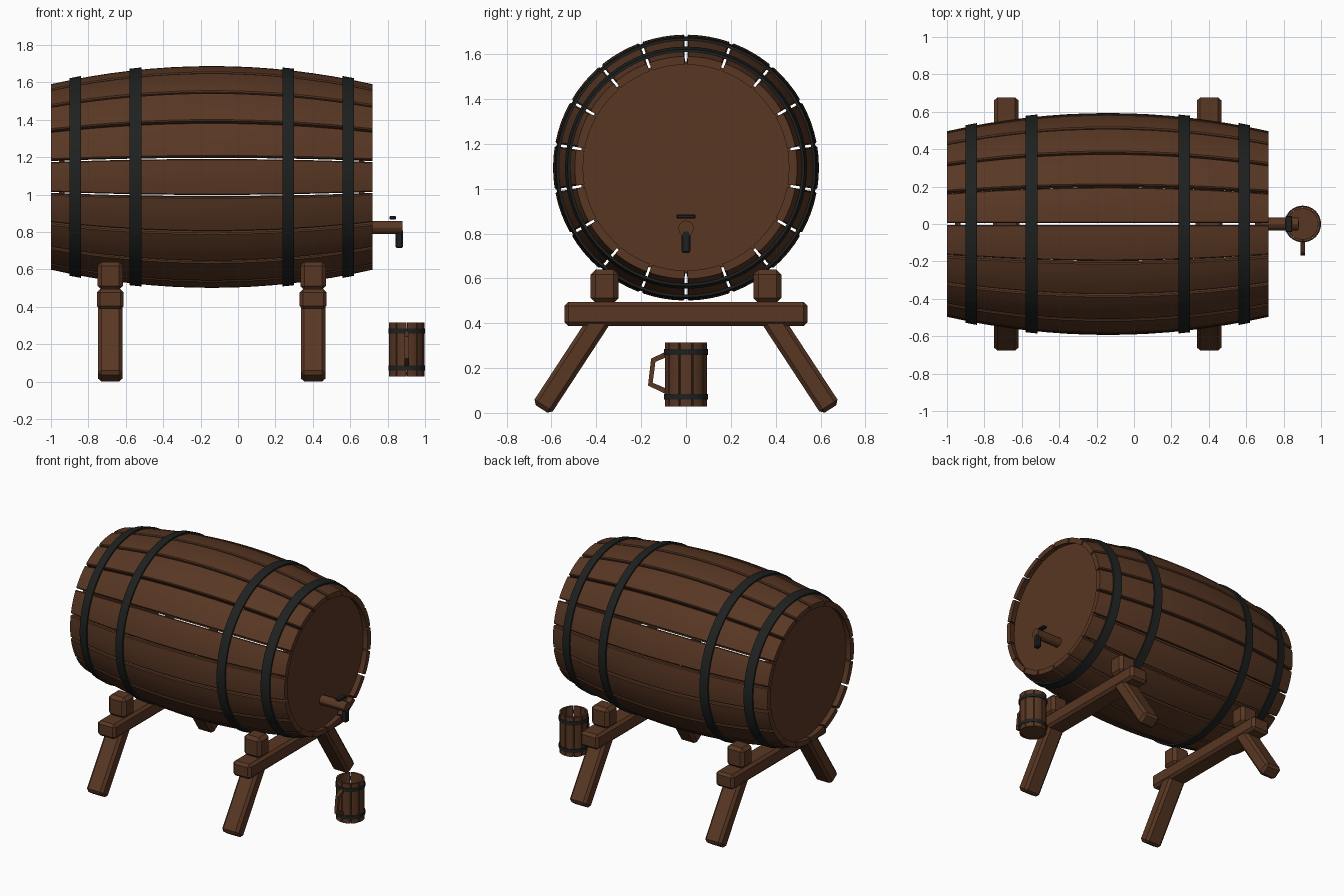
import bpy, bmesh, math
from mathutils import Vector, Matrix

cube = bpy.data.objects.get("Cube")
if cube:
    bpy.data.objects.remove(cube, do_unlink=True)


def material(name, color, rough):
    m = bpy.data.materials.new(name)
    m.use_nodes = True
    m.diffuse_color = color
    b = m.node_tree.nodes["Principled BSDF"]
    b.inputs["Base Color"].default_value = color
    b.inputs["Roughness"].default_value = rough
    return m


WOOD = material("brown_wood", (0.098, 0.038, 0.017, 1), 0.8)
IRON = material("black_iron", (0.0135, 0.015, 0.015, 1), 0.6)
smooth = []


def finish(bm, name, mat, matrix=Matrix(), rounded=False):
    bmesh.ops.recalc_face_normals(bm, faces=bm.faces)
    me = bpy.data.meshes.new(name)
    bm.to_mesh(me)
    bm.free()
    me.materials.append(mat)
    ob = bpy.data.objects.new(name, me)
    bpy.context.collection.objects.link(ob)
    ob.matrix_world = matrix
    if rounded:
        smooth.append(ob)
    return ob


def loft(bm, rings, closed=False):
    """Skin a list of point rings; cap the ends unless the loft is closed."""
    vs = [[bm.verts.new(p) for p in r] for r in rings]
    n = len(vs[0])
    for i in range(len(vs) if closed else len(vs) - 1):
        a, b = vs[i], vs[(i + 1) % len(vs)]
        for j in range(n):
            k = (j + 1) % n
            bm.faces.new((a[j], a[k], b[k], b[j]))
    if not closed:
        bm.faces.new(vs[0])
        bm.faces.new(vs[-1])


def polar(r, a, z):
    return Vector((r * math.cos(a), r * math.sin(a), z))


def staves(name, count, phase, heights, radius, thick, gap, chamfer, matrix):
    """Separate curved planks with chamfered edges around the local z axis."""
    bm = bmesh.new()
    steps = [j / 2 - 1 for j in range(5)]
    for i in range(count):
        mid = phase + math.tau * i / count
        rings = []
        for h in heights:
            r = radius(h)
            w = math.pi / count - gap / 2 / r
            c = w - chamfer / r
            inner = [polar(r - thick, mid + w * s, h) for s in steps]
            outer = [polar(r, mid - c * s, h) for s in steps]
            rings.append(inner + [polar(r - chamfer, mid + w, h)] + outer
                         + [polar(r - chamfer, mid - w, h)])
        loft(bm, rings)
    return finish(bm, name, WOOD, matrix, True)


def hoop(name, sides, h, width, radius, lift, matrix):
    """Round iron band that follows the taper."""
    bm = bmesh.new()
    lo, hi = h - width / 2, h + width / 2
    rings = []
    for i in range(sides):
        a = math.tau * i / sides
        rings.append([polar(r, a, z) for r, z in (
            (radius(lo) - 0.002, lo), (radius(lo) + lift, lo),
            (radius(hi) + lift, hi), (radius(hi) - 0.002, hi))])
    loft(bm, rings, closed=True)
    return finish(bm, name, IRON, matrix, True)


def cylinder(name, r, depth, sides, matrix):
    bm = bmesh.new()
    bmesh.ops.create_cone(bm, cap_ends=True, segments=sides, radius1=r, radius2=r, depth=depth)
    return finish(bm, name, WOOD, matrix, True)


def box(name, size, loc, mat=WOOD, bevel=0.018, tilt=0):
    bm = bmesh.new()
    bmesh.ops.create_cube(bm, size=1, matrix=Matrix.Diagonal((*size, 1)))
    ob = finish(bm, name, mat, Matrix.Translation(loc) @ Matrix.Rotation(tilt, 4, "X"))
    mod = ob.modifiers.new("worn_edges", "BEVEL")
    mod.width = bevel
    mod.segments = 1
    return ob


# Barrel lying along x
LAY = Matrix.Translation((-0.14, 0, 1.094)) @ Matrix.Rotation(math.pi / 2, 4, "Y")
HALF, QUARTER = 0.86, math.pi / 2


def bulge(h):
    return 0.593 - 0.097 * (h / HALF) ** 2


staves("barrel_staves", 18, QUARTER, [HALF * (i / 8 - 1) for i in range(17)],
       bulge, 0.037, 0.012, 0.006, LAY)
for end, label in ((1, "tap_end"), (-1, "plain_end")):
    cylinder("barrel_lid_" + label, 0.474, 0.03, 54,
             LAY @ Matrix.Translation((0, 0, end * (HALF - 0.058))))
    for place, h in (("outer", 0.73), ("inner", 0.408)):
        hoop(f"barrel_hoop_{place}_{label}", 72, end * h, 0.062, bulge, 0.011, LAY)

# Tap
cylinder("tap_pipe", 0.035, 0.22, 12, Matrix.Translation((0.77, 0, 0.823)) @
         Matrix.Rotation(QUARTER, 4, "Y"))
box("tap_spout", (0.038, 0.038, 0.1), (0.862, 0, 0.764), IRON, 0.006)
box("tap_handle", (0.036, 0.086, 0.017), (0.828, 0, 0.876), IRON, 0.004)

# Trestle stands
foot, top = Vector((0, 0.645, 0.018)), Vector((0, 0.375, 0.43))
leg, mid = foot - top, (foot + top) / 2
for label, x in (("back", -0.683), ("tap", 0.402)):
    box(f"{label}_stand_beam", (0.144, 1.085, 0.108), (x, 0, 0.441))
    for s, side in ((1, "rear"), (-1, "front")):
        box(f"{label}_stand_{side}_chock", (0.138, 0.124, 0.15), (x, s * 0.363, 0.565), bevel=0.022)
        box(f"{label}_stand_{side}_leg", (0.132, 0.097, leg.length), (x, s * mid.y, mid.z),
            tilt=s * math.atan2(leg.y, -leg.z))

# Mug
MUG = Matrix.Translation((0.902, 0, 0.028))


def mug_radius(h):
    return 0.094


staves("mug_staves", 10, QUARTER + math.pi / 10, (0, 0.287), mug_radius, 0.013, 0.002, 0.003, MUG)
cylinder("mug_floor", 0.084, 0.02, 30, MUG @ Matrix.Translation((0, 0, 0.015)))
for label, h in (("lower", 0.044), ("upper", 0.243)):
    hoop(f"mug_hoop_{label}", 40, h, 0.026, mug_radius, 0.004, MUG)

# Mug handle: a square bar swept along a bent path with mitred corners
bm = bmesh.new()
path = [Vector((0.902, y, z)) for y, z in
        ((-0.085, 0.262), (-0.146, 0.235), (-0.159, 0.128), (-0.085, 0.095))]
rings = []
for i, p in enumerate(path):
    before = (p - path[i - 1]).normalized() if i else Vector()
    after = (path[i + 1] - p).normalized() if i < len(path) - 1 else Vector()
    along = (before + after).normalized()
    across = Vector((0, -along.z, along.y))
    rings.append([p + Vector((0.011 * u, 0, 0)) + across * 0.012 * v
                  for u, v in ((-1, -1), (1, -1), (1, 1), (-1, 1))])
loft(bm, rings)
finish(bm, "mug_handle", WOOD)

# Smooth the round parts while keeping crisp edges
bpy.ops.object.select_all(action="DESELECT")
for ob in smooth:
    ob.select_set(True)
bpy.context.view_layer.objects.active = smooth[0]
bpy.ops.object.shade_smooth_by_angle(angle=math.radians(30))
